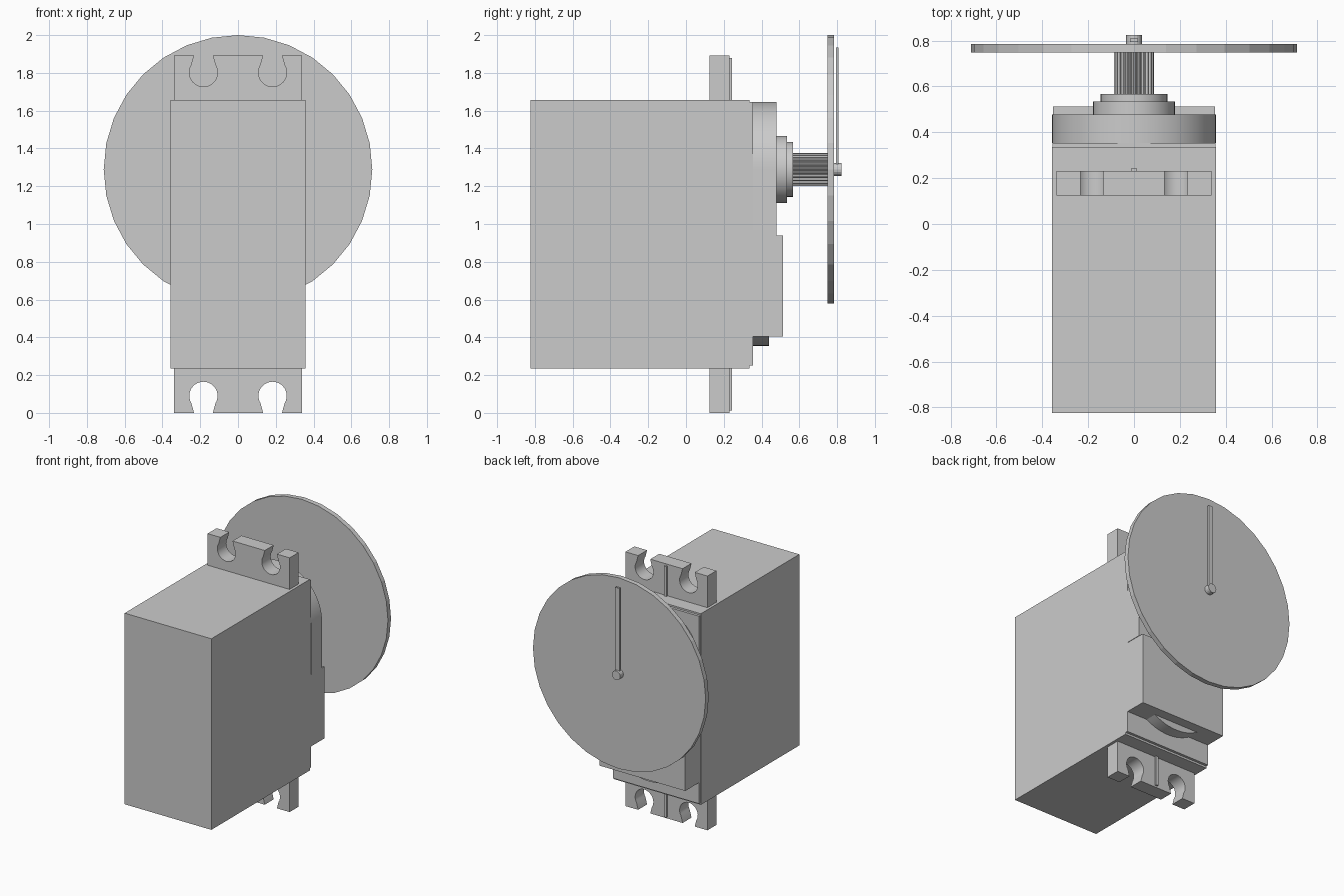
import bpy, bmesh
from math import sin, cos, pi, radians

if "Cube" in bpy.data.objects:
    bpy.data.objects.remove(bpy.data.objects["Cube"])

AXIS_Z = 1.289  # height of the output shaft


def prism(name, profile, y0, y1, smooth=False):
    """Extrude an (x, z) outline along y."""
    bm = bmesh.new()
    face = bm.faces.new([bm.verts.new((x, y0, z)) for x, z in profile])
    res = bmesh.ops.extrude_face_region(bm, geom=[face])
    verts = [g for g in res["geom"] if isinstance(g, bmesh.types.BMVert)]
    bmesh.ops.translate(bm, verts=verts, vec=(0, y1 - y0, 0))
    bmesh.ops.recalc_face_normals(bm, faces=bm.faces)
    mesh = bpy.data.meshes.new(name)
    bm.to_mesh(mesh)
    bm.free()
    ob = bpy.data.objects.new(name, mesh)
    bpy.context.collection.objects.link(ob)
    if smooth:
        bpy.ops.object.select_all(action="DESELECT")
        ob.select_set(True)
        bpy.context.view_layer.objects.active = ob
        bpy.ops.object.shade_smooth_by_angle(angle=radians(20))
    return ob


def box(name, half, y0, y1, z0, z1):
    return prism(name, [(-half, z0), (half, z0), (half, z1), (-half, z1)], y0, y1)


def arc(cx, cz, r, a0, a1, n):
    return [(cx + r * cos(radians(a0 + (a1 - a0) * i / n)),
             cz + r * sin(radians(a0 + (a1 - a0) * i / n))) for i in range(n + 1)]


def disc(name, r, y0, y1, n, smooth=False):
    return prism(name, arc(0, AXIS_Z, r, 0, 360, n)[:-1], y0, y1, smooth)


# Main case and lid
box("case", 0.357, -0.823, 0.335, 0.235, 1.657)
box("lid", 0.355, 0.335, 0.354, 0.25, 1.645)

# Gearbox cap with rounded top, and the raised lower block
prism("gearbox_cap", [(-0.357, 0.94), (0.357, 0.94)] + arc(0, AXIS_Z, 0.357, 0, 180, 32),
      0.354, 0.478, True)
box("lower_block", 0.353, 0.354, 0.513, 0.405, 0.94)

# Curved bump beneath the lower block
bump_r, half_angle = 0.367, 30.3
prism("lower_bump", arc(0, 0.355 + bump_r, bump_r, 270 - half_angle, 270 + half_angle, 12),
      0.354, 0.44, True)

# Mounting tabs with keyhole slots and a centre rib, mirrored top to bottom
tab = [(-0.3375, 0.235), (-0.3375, 0)]
for cx in (-0.183, 0.183):
    tab += [(cx - 0.05, 0)] + arc(cx, 0.09, 0.075, 213, -33, 20) + [(cx + 0.05, 0)]
tab += [(0.3375, 0), (0.3375, 0.235)]
prism("bottom_tab", tab, 0.125, 0.23, True)
prism("top_tab", [(x, 1.892 - z) for x, z in tab], 0.125, 0.23, True)
box("bottom_tab_rib", 0.01, 0.23, 0.244, 0.012, 0.235)
box("top_tab_rib", 0.01, 0.23, 0.244, 1.657, 1.88)

# Stepped collars around the output shaft
disc("collar_large", 0.178, 0.478, 0.534, 40, True)
disc("collar_small", 0.145, 0.534, 0.567, 40, True)

# Splined output shaft
TEETH = 25
spline = []
for i in range(TEETH * 4):
    r = 0.088 if i % 4 < 2 else 0.079
    a = 2 * pi * i / (TEETH * 4)
    spline.append((r * cos(a), AXIS_Z + r * sin(a)))
prism("splined_shaft", spline, 0.567, 0.748)

# Dial disc, pointer and hub
disc("dial_disc", 0.711, 0.748, 0.784, 32)
box("pointer", 0.017, 0.794, 0.808, AXIS_Z, 1.935)
disc("pointer_hub", 0.034, 0.784, 0.823, 16)
